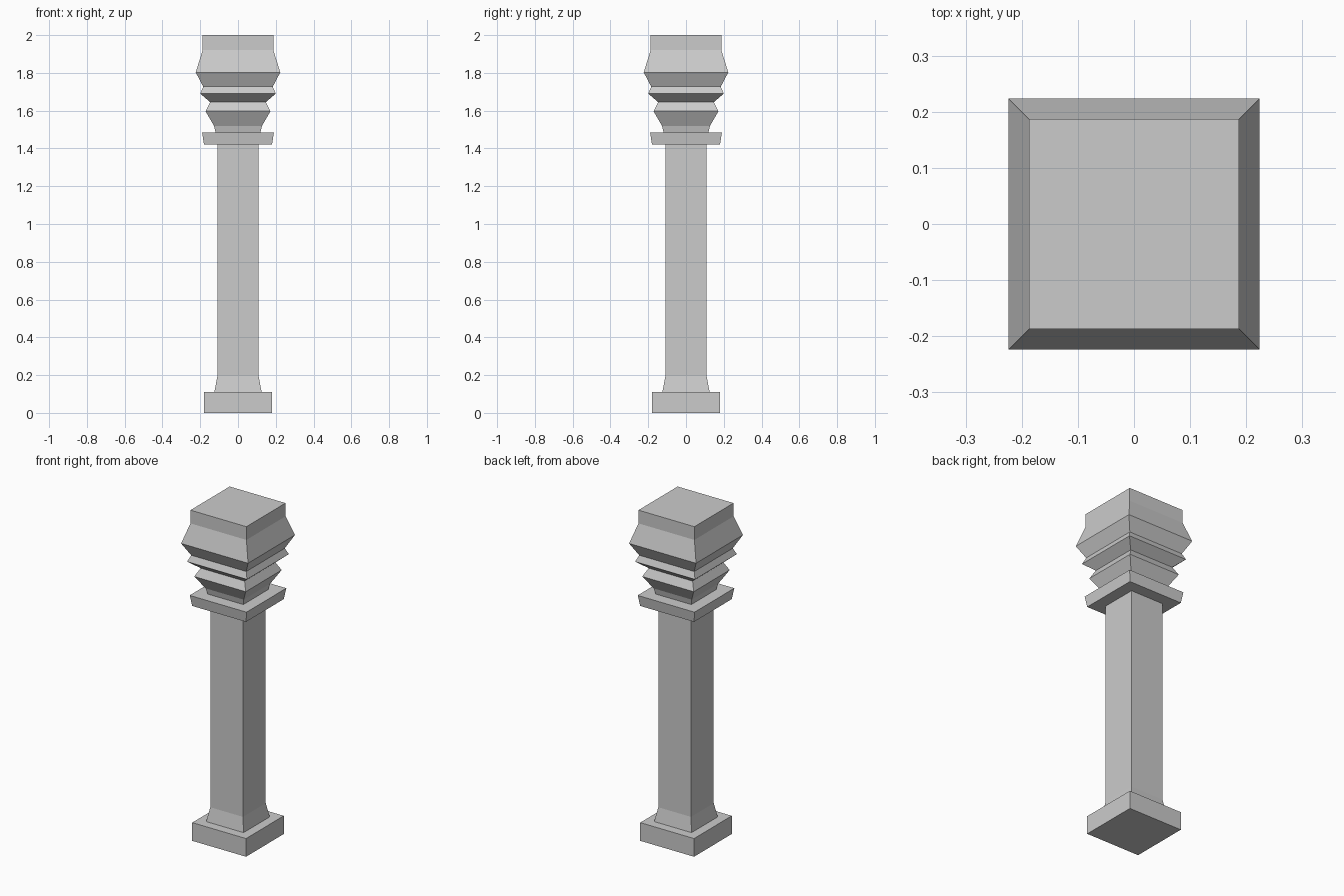
import bpy
import bmesh

if "Cube" in bpy.data.objects:
    bpy.data.objects.remove(bpy.data.objects["Cube"])


def square_stack(name, profile):
    """Solid with a square cross-section; profile is (half width, height) from bottom to top."""
    bm = bmesh.new()
    rings = [[bm.verts.new((sx * w, sy * w, z))
              for sx, sy in ((-1, -1), (1, -1), (1, 1), (-1, 1))]
             for w, z in profile]
    for low, high in zip(rings, rings[1:]):
        for i in range(4):
            j = (i + 1) % 4
            bm.faces.new((low[i], low[j], high[j], high[i]))
    bm.faces.new(rings[0][::-1])
    bm.faces.new(rings[-1])
    mesh = bpy.data.meshes.new(name)
    bm.to_mesh(mesh)
    bm.free()
    obj = bpy.data.objects.new(name, mesh)
    bpy.context.collection.objects.link(obj)
    return obj


# Square foot block
square_stack("plinth", [(0.18, 0.0), (0.18, 0.11)])

# Straight shaft with a flared foot
square_stack("shaft", [(0.125, 0.11), (0.109, 0.195), (0.109, 1.42)])

# Slab between shaft and capital, slightly wider at the top
square_stack("collar", [(0.18, 1.42), (0.19, 1.485)])

# Moulded capital: neck, two angular rings, wide head and flat top
square_stack("capital", [
    (0.119, 1.485), (0.127, 1.52), (0.172, 1.597), (0.147, 1.645),
    (0.20, 1.69), (0.184, 1.727), (0.224, 1.803), (0.187, 1.92), (0.187, 2.0),
])
